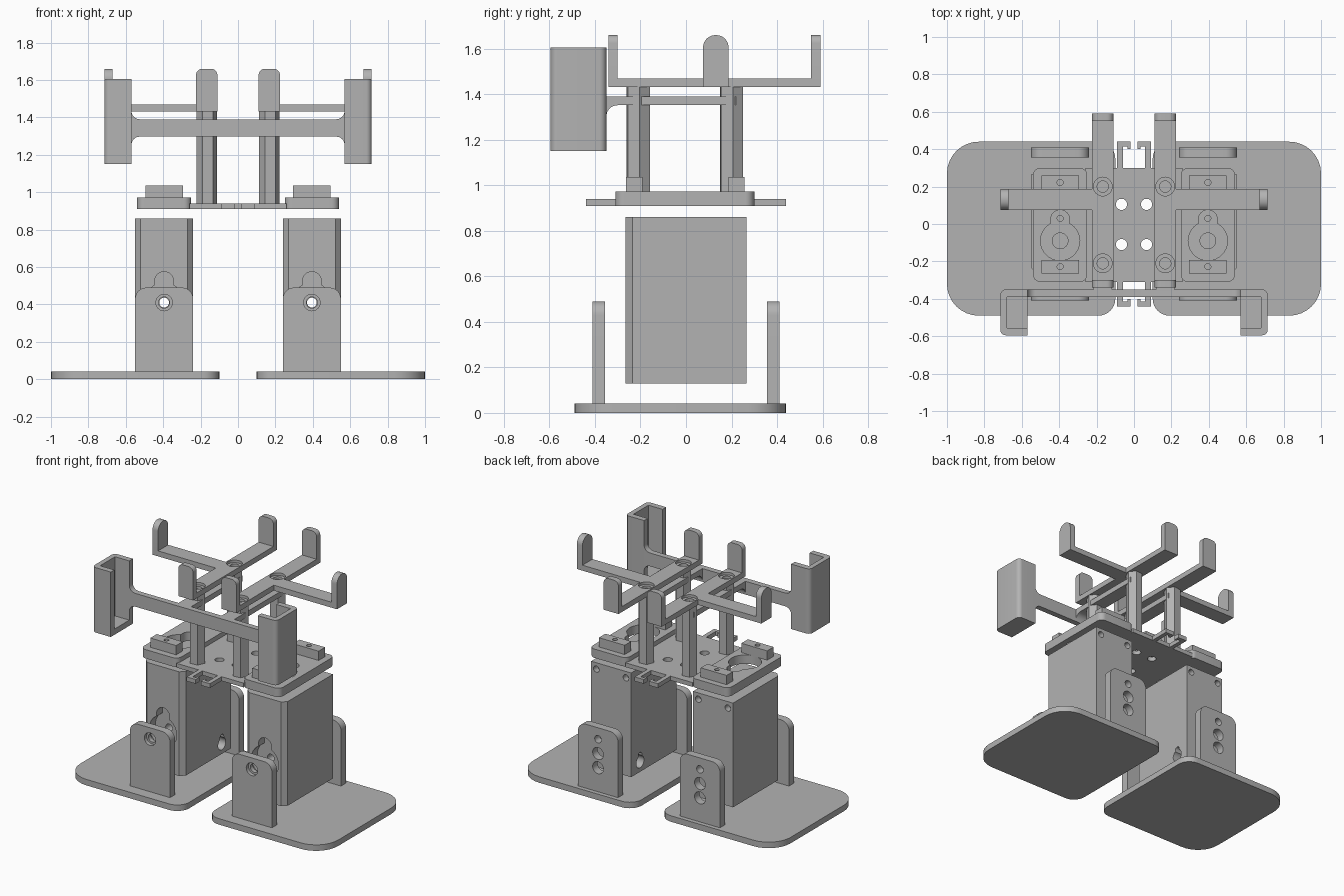
import bpy
import bmesh
from math import sin, cos, radians

if "Cube" in bpy.data.objects:
    bpy.data.objects.remove(bpy.data.objects["Cube"], do_unlink=True)

gray = bpy.data.materials.new("plastic_gray")
gray.use_nodes = True
color = (0.45, 0.45, 0.45, 1)
gray.diffuse_color = color
gray.node_tree.nodes["Principled BSDF"].inputs["Base Color"].default_value = color


def arc(cu, cv, r, a0, a1, n=8):
    angles = [radians(a0 + (a1 - a0) * i / n) for i in range(n + 1)]
    return [(cu + r * cos(a), cv + r * sin(a)) for a in angles]


def circle(cu, cv, r, n=32, turn=0):
    return arc(cu, cv, r, turn, turn + 360, n)[:-1]


def rect(u0, u1, v0, v1, radii=(0, 0, 0, 0)):
    """Rectangle with its own radius at each corner, counter-clockwise."""
    u0, u1 = sorted((u0, u1))
    corners = [(u0, v0, 1, 1), (u1, v0, -1, 1), (u1, v1, -1, -1), (u0, v1, 1, -1)]
    pts = []
    for i, ((u, v, du, dv), r) in enumerate(zip(corners, radii)):
        if r:
            pts += arc(u + du * r, v + dv * r, r, 180 + 90 * i, 270 + 90 * i)
        else:
            pts.append((u, v))
    return pts


def flip(pts, su, sv=1):
    return [(su * u, sv * v) for u, v in pts]


def prism(name, pts, axis, lo, hi):
    """Extrude a flat outline along an axis."""
    place = {"x": lambda u, v, w: (w, u, v),
             "y": lambda u, v, w: (u, w, v),
             "z": lambda u, v, w: (u, v, w)}[axis]
    bm = bmesh.new()
    ends = [[bm.verts.new(place(u, v, w)) for u, v in pts] for w in (lo, hi)]
    bm.faces.new(ends[0])
    bm.faces.new(ends[1])
    for i in range(len(pts)):
        j = (i + 1) % len(pts)
        bm.faces.new((ends[0][i], ends[0][j], ends[1][j], ends[1][i]))
    bmesh.ops.recalc_face_normals(bm, faces=bm.faces)
    mesh = bpy.data.meshes.new(name)
    bm.to_mesh(mesh)
    bm.free()
    mesh.materials.append(gray)
    obj = bpy.data.objects.new(name, mesh)
    bpy.context.collection.objects.link(obj)
    return obj


def drill(obj, pts, axis, lo, hi):
    """Cut an extruded outline out of a part."""
    cutter = prism("cutter", pts, axis, lo, hi)
    mod = obj.modifiers.new("cut", "BOOLEAN")
    mod.operation = "DIFFERENCE"
    mod.solver = "EXACT"
    mod.object = cutter
    bpy.context.view_layer.update()
    done = obj.evaluated_get(bpy.context.evaluated_depsgraph_get())
    mesh = bpy.data.meshes.new_from_object(done)
    obj.modifiers.clear()
    obj.data = mesh
    bpy.data.objects.remove(cutter, do_unlink=True)


def drill_keyhole(obj, cu, cv, r, axis, lo, hi):
    drill(obj, circle(cu, cv, r), axis, lo, hi)
    half = r * 0.48
    slot = rect(cu - half, cu + half, cv, cv + r * 1.57, (0, 0, half * 0.99, half * 0.99))
    drill(obj, slot, axis, lo, hi)


for s, side in ((1, "left"), (-1, "right")):
    cx = s * 0.395

    # Foot with front and back ankle brackets
    sole = rect(0.1, 1, -0.49, 0.44, (0.09, 0.17, 0.17, 0.09))
    prism(side + "_foot_sole", flip(sole, s), "z", 0, 0.042)
    bracket = rect(cx - 0.155, cx + 0.155, 0.04, 0.49, (0, 0, 0.06, 0.06))
    front = prism(side + "_front_bracket", bracket, "y", -0.41, -0.355)
    drill(front, circle(cx, 0.41, 0.03), "y", -0.5, -0.3)
    drill(front, circle(cx, 0.41, 0.044), "y", -0.5, -0.385)
    back = prism(side + "_back_bracket", bracket, "y", 0.355, 0.41)
    for z, r in ((0.41, 0.026), (0.31, 0.042), (0.21, 0.042)):
        drill(back, circle(cx, z, r), "y", 0.3, 0.5)

    # Leg housing with chamfered front edges and servo openings
    plan = [(0.27, -0.265), (0.52, -0.265), (0.55, -0.235),
            (0.55, 0.265), (0.24, 0.265), (0.24, -0.235)]
    leg = prism(side + "_leg", flip(plan, s), "z", 0.13, 0.86)
    drill_keyhole(leg, cx, 0.41, 0.105, "y", -0.3, -0.2)
    drill(leg, circle(cx, 0.41, 0.026), "y", -0.3, 0.3)
    inner = sorted((s * 0.2, s * 0.3))
    drill_keyhole(leg, 0.165, 0.2, 0.042, "x", *inner)
    for dx in (-0.115, 0.115):
        drill(leg, circle(cx + dx, 0.815, 0.022), "y", 0.22, 0.3)
    drill(leg, circle(cx, -0.09, 0.042), "z", 0.8, 0.9)
    drill(leg, circle(cx, 0.03, 0.016), "z", 0.8, 0.9)

    # Raised hip pad with a keyhole and two servo mounting blocks
    pad = prism(side + "_hip_pad", rect(s * 0.25, s * 0.54, -0.31, 0.3, [0.04] * 4),
                "z", 0.91, 0.972)
    drill_keyhole(pad, cx, -0.09, 0.105, "z", 0.85, 1)
    for y in (-0.228, 0.222):
        block = prism(side + "_servo_block", rect(cx - 0.1, cx + 0.1, y - 0.036, y + 0.036),
                      "z", 0.97, 1.037)
        drill(block, circle(cx, y, 0.016), "z", 0.99, 1.1)

    # Cable hooks at the front and back of the hip plate
    hook = [(0.06, 0.28), (0.09, 0.28), (0.09, 0.44), (0.02, 0.44),
            (0.02, 0.4), (0.036, 0.4), (0.036, 0.415), (0.06, 0.415)]
    for t in (-1, 1):
        prism(side + "_cable_hook", flip(hook, s, t), "z", 0.91, 0.94)

    # Hexagonal posts
    for y in (-0.21, 0.2):
        prism(side + "_post", circle(s * 0.167, y, 0.056, 6, 6), "z", 0.94, 1.435)

    # Top rail with countersunk holes and upturned ends
    rail = prism(side + "_top_rail", rect(s * 0.11, s * 0.225, -0.34, 0.59), "z", 1.432, 1.47)
    for y in (-0.21, 0.2):
        drill(rail, circle(s * 0.167, y, 0.05), "z", 1.452, 1.5)
        drill(rail, circle(s * 0.167, y, 0.03), "z", 1.4, 1.5)
    tab = rect(s * 0.11, s * 0.225, 1.46, 1.66, (0, 0, 0.035, 0.035))
    prism(side + "_rail_front_tab", tab, "y", -0.34, -0.3)
    prism(side + "_rail_back_tab", tab, "y", 0.55, 0.59)
    prism(side + "_side_arm", rect(s * 0.22, s * 0.715, 0.075, 0.187), "z", 1.432, 1.47)
    prism(side + "_side_arm_tab", rect(0.075, 0.187, 1.46, 1.66, (0, 0, 0.054, 0.054)),
          "x", *sorted((s * 0.672, s * 0.715)))

    # Holder cup, open at the top and toward the middle
    rounding = (0, 0.03, 0.03, 0) if s > 0 else (0.03, 0, 0, 0.03)
    cup = prism(side + "_holder_cup", rect(s * 0.57, s * 0.715, -0.595, -0.35, rounding),
                "z", 1.15, 1.605)
    drill(cup, rect(s * 0.5, s * 0.68, -0.555, -0.39), "z", 1.19, 1.7)

    # Holder arm running back between the posts
    arm = [(-0.36, 1.39), (0.22, 1.39), (0.22, 1.352), *arc(-0.3, 1.302, 0.05, 90, 180),
           (-0.36, 1.302)]
    prism(side + "_holder_arm", arm, "x", *sorted((s * 0.118, s * 0.216)))

# Hip plate joining both sides
plate = prism("hip_plate", rect(-0.26, 0.26, -0.31, 0.3), "z", 0.91, 0.94)
for x in (-0.067, 0.067):
    for y in (-0.11, 0.105):
        drill(plate, circle(x, y, 0.03), "z", 0.8, 1)

# Holder crossbeam with flared ends
r = 0.045
beam = (arc(0.57 - r, 1.39 + r, r, 360, 270) + arc(r - 0.57, 1.39 + r, r, 270, 180)
        + arc(r - 0.57, 1.297 - r, r, 180, 90) + arc(0.57 - r, 1.297 - r, r, 90, 0))
prism("holder_crossbeam", beam, "y", -0.39, -0.35)

# Smooth curved walls, keep hard edges
for obj in bpy.context.collection.objects:
    if obj.type == "MESH" and gray.name in obj.data.materials:
        obj.data.shade_smooth()
        obj.data.set_sharp_from_angle(angle=radians(30))
